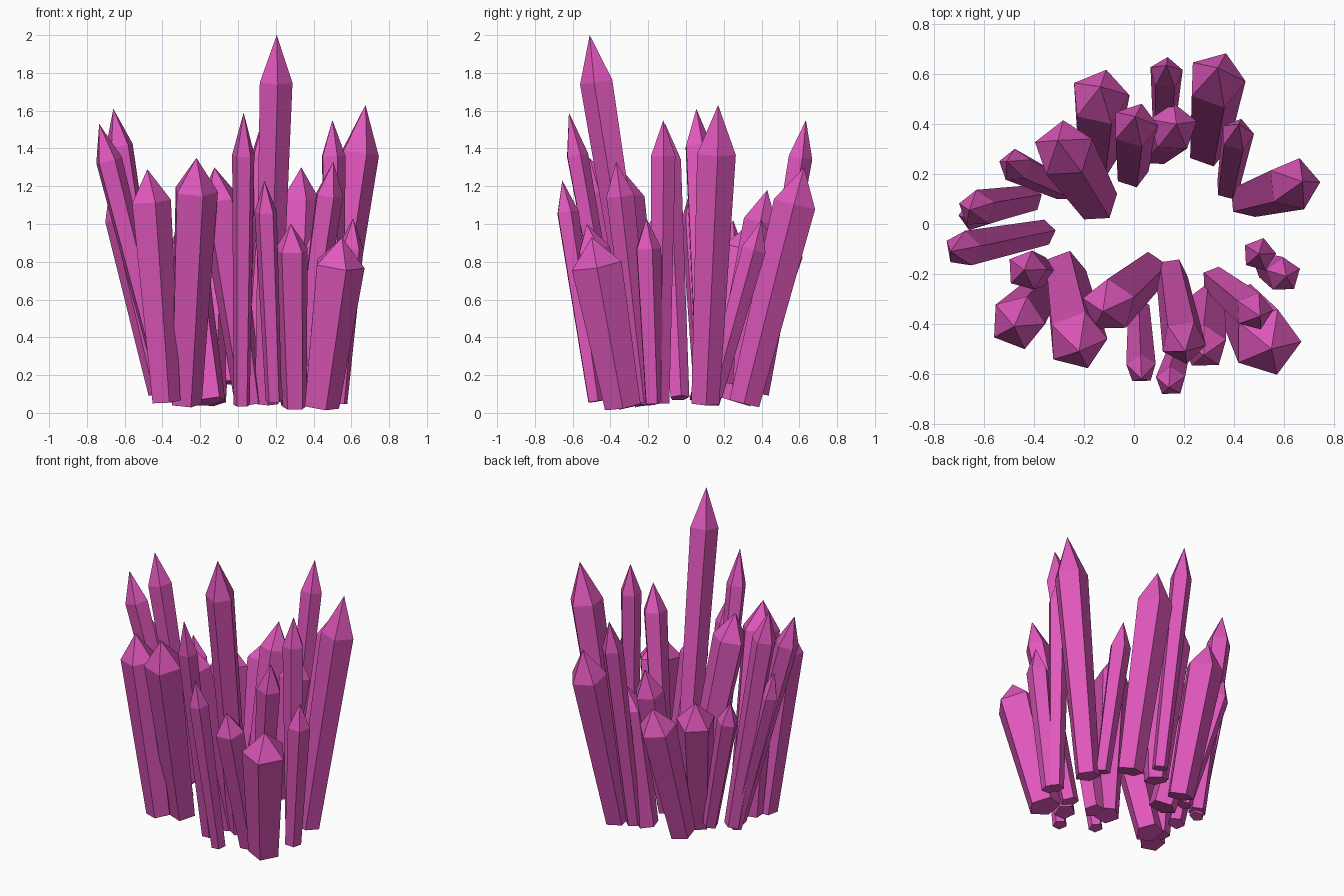
import bpy, bmesh, math
from mathutils import Vector

if "Cube" in bpy.data.objects:
    bpy.data.objects.remove(bpy.data.objects["Cube"])

# crystal colour
mat = bpy.data.materials.new("pink_crystal")
mat.diffuse_color = (0.74, 0.095, 0.50, 1)
mat.use_nodes = True
mat.node_tree.nodes["Principled BSDF"].inputs["Base Color"].default_value = mat.diffuse_color


def crystal(name, apex, base, radius, tip, spin):
    """Five-sided shaft, narrower at the foot, with a pointed tip."""
    apex, base = Vector(apex), Vector(base)
    axis = (apex - base).normalized()
    turn = Vector((0, 0, 1)).rotation_difference(axis)
    bm = bmesh.new()

    def ring(centre, r):
        out = []
        for i in range(5):
            a = math.radians(spin + 72 * i)
            p = turn @ Vector((r * math.cos(a), r * math.sin(a), 0))
            out.append(bm.verts.new(centre + p))
        return out

    low = ring(base, radius * 0.72)
    high = ring(apex - axis * tip, radius)
    point = bm.verts.new(apex)
    bm.faces.new(low[::-1])
    for i in range(5):
        j = (i + 1) % 5
        bm.faces.new((low[i], low[j], high[j], high[i]))
        bm.faces.new((high[i], high[j], point))
    mesh = bpy.data.meshes.new(name)
    bm.to_mesh(mesh)
    bm.free()
    mesh.materials.append(mat)
    bpy.context.collection.objects.link(bpy.data.objects.new(name, mesh))


# back crystals
crystal("crystal_back_1", (.335, .625, 1.30), (.295, .31, .05), .118, .20, 70)
crystal("crystal_back_2", (.13, .635, 1.55), (.12, .39, .10), .068, .20, 13)
crystal("crystal_back_3", (.17, .40, 1.02), (.08, .30, .07), .100, .15, 16)
crystal("crystal_back_4", (.005, .43, 1.18), (-.01, .21, .16), .094, .17, 0)
crystal("crystal_back_5", (.42, .40, 1.02), (.375, .145, .09), .068, .16, 3)
crystal("crystal_back_6", (-.135, .55, 1.00), (-.15, .26, .06), .120, .15, 5)
crystal("crystal_back_7", (-.305, .335, 1.00), (-.15, .09, .06), .122, .15, 20)

# left crystals
crystal("crystal_left_1", (-.51, .25, 1.02), (-.28, .14, .10), .068, .14, 20)
crystal("crystal_left_2", (-.66, .055, 1.61), (-.42, .10, .12), .076, .20, 20)
crystal("crystal_left_3", (-.735, -.11, 1.53), (-.365, -.035, .08), .074, .20, 10)
crystal("crystal_left_4", (-.44, -.185, 1.02), (-.37, -.19, .07), .082, .14, 3)
crystal("crystal_left_5", (-.48, -.41, 1.29), (-.385, -.29, .06), .112, .17, 69)
crystal("crystal_left_6", (-.68, .025, 1.19), (-.43, .085, .10), .062, .17, 36)

# front crystals
crystal("crystal_front_1", (-.22, -.51, 1.35), (-.28, -.19, .05), .122, .18, 3)
crystal("crystal_front_2", (-.125, -.35, 1.30), (.06, -.19, .05), .110, .17, 20)
crystal("crystal_front_3", (.03, -.62, 1.59), (.02, -.34, .04), .062, .23, 20)
crystal("crystal_front_4", (.14, -.655, 1.23), (.19, -.48, .06), .062, .17, 20)
crystal("crystal_front_5", (.205, -.51, 2.00), (.15, -.20, .05), .092, .25, 62)
crystal("crystal_front_6", (.28, -.525, 1.00), (.30, -.30, .03), .092, .14, 20)

# right crystals
crystal("crystal_right_1", (.505, -.37, 1.33), (.325, -.225, .06), .078, .18, 3)
crystal("crystal_right_2", (.55, -.50, .93), (.435, -.335, .035), .140, .15, 0)
crystal("crystal_right_3", (.50, -.12, 1.55), (.51, -.135, .05), .068, .19, 3)
crystal("crystal_right_4", (.61, -.21, 1.03), (.53, -.17, .05), .072, .16, 20)
crystal("crystal_right_5", (.675, .17, 1.63), (.455, .10, .05), .108, .26, 5)
